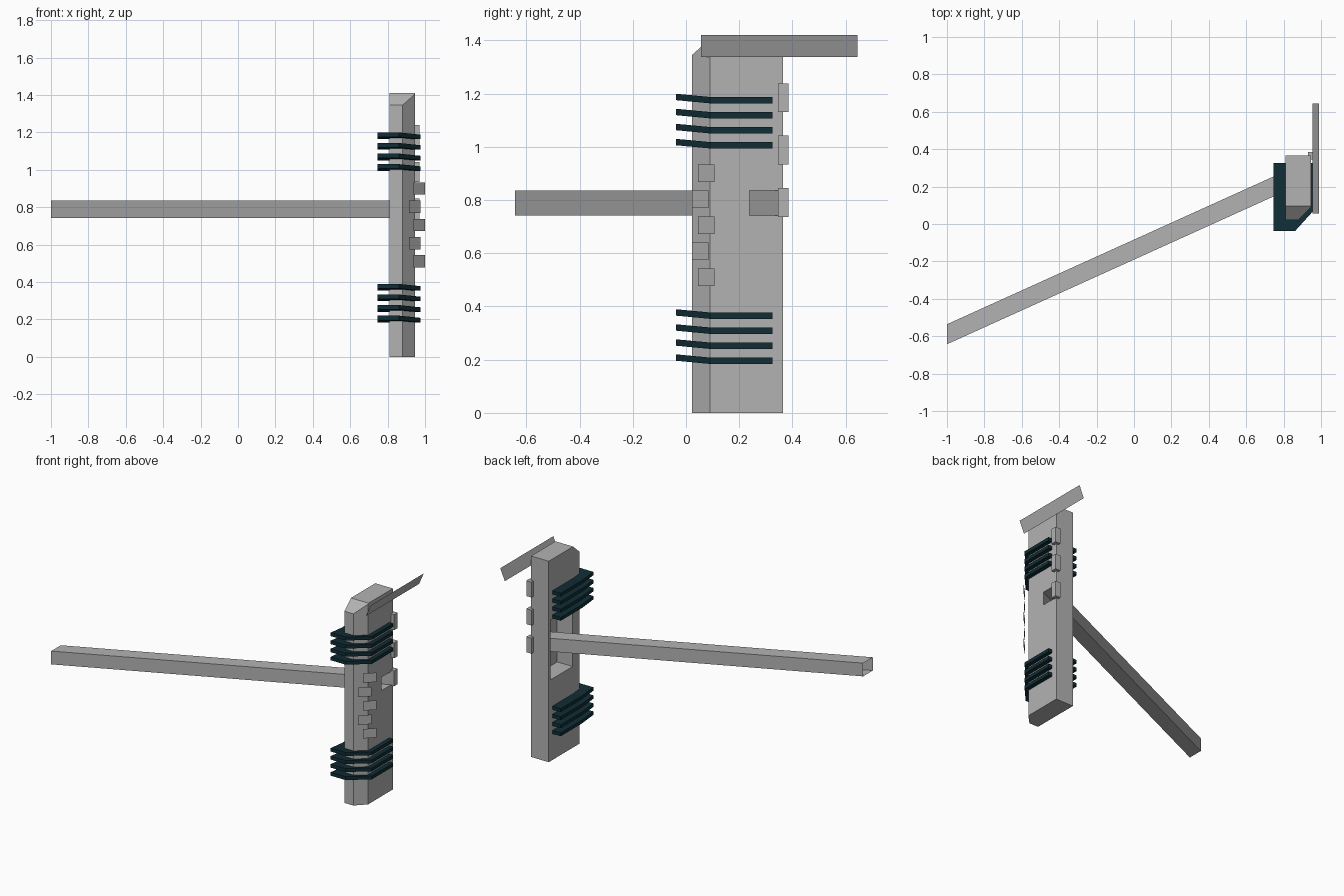
import bpy, bmesh

cube = bpy.data.objects.get("Cube")
if cube:
    bpy.data.objects.remove(cube, do_unlink=True)


def material(name, rgb):
    m = bpy.data.materials.new(name)
    m.use_nodes = True
    m.diffuse_color = (*rgb, 1)
    m.node_tree.nodes["Principled BSDF"].inputs["Base Color"].default_value = (*rgb, 1)
    return m


GREY = material("light grey", (0.45, 0.45, 0.45))
TEAL = material("dark teal", (0.005, 0.026, 0.036))


def finish(name, bm, mat, solid=True):
    if solid:
        bmesh.ops.recalc_face_normals(bm, faces=bm.faces)
    me = bpy.data.meshes.new(name)
    bm.to_mesh(me)
    bm.free()
    me.materials.append(mat)
    ob = bpy.data.objects.new(name, me)
    bpy.context.scene.collection.objects.link(ob)
    return ob


def prism(bottom, height, caps=True):
    """Raise a ring of 3D points by height; caps close the ends."""
    bm = bmesh.new()
    lo = [bm.verts.new(p) for p in bottom]
    hi = [bm.verts.new((x, y, z + height)) for x, y, z in bottom]
    n = len(lo)
    for i in range(n):
        j = (i + 1) % n
        bm.faces.new((lo[i], lo[j], hi[j], hi[i]))
    if caps:
        bm.faces.new(hi)
        bm.faces.new(lo[::-1])
    return bm


def box(x0, x1, y0, y1, z0, z1):
    return prism([(x0, y0, z0), (x1, y0, z0), (x1, y1, z0), (x0, y1, z0)], z1 - z0)


def quad(name, points, mat):
    bm = bmesh.new()
    bm.faces.new([bm.verts.new(p) for p in points])
    return finish(name, bm, mat, solid=False)


def cut(target, cutter):
    mod = target.modifiers.new("cut", 'BOOLEAN')
    mod.operation = 'DIFFERENCE'
    mod.solver = 'EXACT'
    mod.object = cutter
    bpy.context.view_layer.objects.active = target
    bpy.ops.object.modifier_apply(modifier=mod.name)
    bpy.data.objects.remove(cutter, do_unlink=True)


# Slanted square tube: side edges are straight lines in plan
ARM_Z0, ARM_Z1 = 0.742, 0.835


def arm_plan(x0, x1):
    def near(x):
        return -0.643 + 0.4525 * (x + 1)
    w = 0.107
    return [(x0, near(x0)), (x1, near(x1)), (x1, near(x1) + w), (x0, near(x0) + w)]


# Upright body with a chamfered front corner and a sloped front top
plan = [(0.81, 0.022), (0.88, 0.022), (0.947, 0.09), (0.947, 0.365), (0.81, 0.365)]
bm = prism([(x, y, 0) for x, y in plan], 1.41)
res = bmesh.ops.bisect_plane(bm, geom=bm.verts[:] + bm.edges[:] + bm.faces[:],
                             plane_co=(0, 0.022, 1.345), plane_no=(0, -0.065, 0.073),
                             clear_outer=True)
bmesh.ops.holes_fill(bm, edges=[e for e in bm.edges if e.is_boundary], sides=0)
body = finish("body", bm, GREY)

# Recess on the inner side, and the opening where the arm passes through
cut(body, finish("recess_cutter", box(0.75, 0.93, 0.10, 0.345, 0.57, 0.99), GREY))
cut(body, finish("arm_cutter",
                 prism([(x, y, ARM_Z0) for x, y in arm_plan(0.91, 0.97)], ARM_Z1 - ARM_Z0), GREY))

# Hollow arm with open ends
bm = bmesh.new()
ring = []
for z in (ARM_Z0, ARM_Z1):
    ring.append([bm.verts.new((x, y, z)) for x, y in arm_plan(-1, 0.947)])
(a, b, c, d), (e, f, g, h) = ring
for face in ((a, b, f, e), (c, d, h, g), (e, f, g, h), (d, c, b, a)):
    bm.faces.new(face)
finish("arm", bm, GREY, solid=False)

# Cooling fins wrapped round the front, their front edge slightly raised
lift = 0.012
for group, base in (("lower", 0.184), ("upper", 0.994)):
    for i in range(4):
        z, t = base + 0.0565 * i, 0.024
        bm = bmesh.new()
        lo = [bm.verts.new(p) for p in (
            (0.745, 0.325, z), (0.745, 0.09, z), (0.745, -0.037, z + lift),
            (0.862, -0.037, z + lift), (0.977, 0.09, z), (0.977, 0.325, z))]
        hi = [bm.verts.new((v.co.x, v.co.y, v.co.z + t)) for v in lo]
        for k in range(6):
            m = (k + 1) % 6
            bm.faces.new((lo[k], lo[m], hi[m], hi[k]))
        for s in (lo, hi):
            bm.faces.new((s[0], s[1], s[4], s[5]))
            bm.faces.new((s[1], s[2], s[3], s[4]))
        finish(f"{group}_fin_{i + 1}", bm, TEAL)

# Staggered thin plates floating in front of the chamfer
for i in range(5):
    z = 0.51 + 0.0975 * i
    x = 0.938 if i % 2 == 0 else 0.915
    y = x - 0.893
    s, r = 0.062, 0.033
    quad(f"corner_plate_{i + 1}", [(x, y, z - r), (x + s, y + s, z - r),
                                   (x + s, y + s, z + r), (x, y, z + r)], GREY)

# Hinge blocks on the rear corner
for i in range(3):
    z = 0.737 + 0.197 * i
    finish(f"rear_block_{i + 1}", box(0.93, 0.97, 0.345, 0.385, z, z + 0.108), GREY)

# Thin tilted blade beside the top
quad("top_blade", [(0.955, 0.057, 1.338), (0.955, 0.645, 1.338),
                   (0.99, 0.645, 1.42), (0.99, 0.057, 1.42)], GREY)
